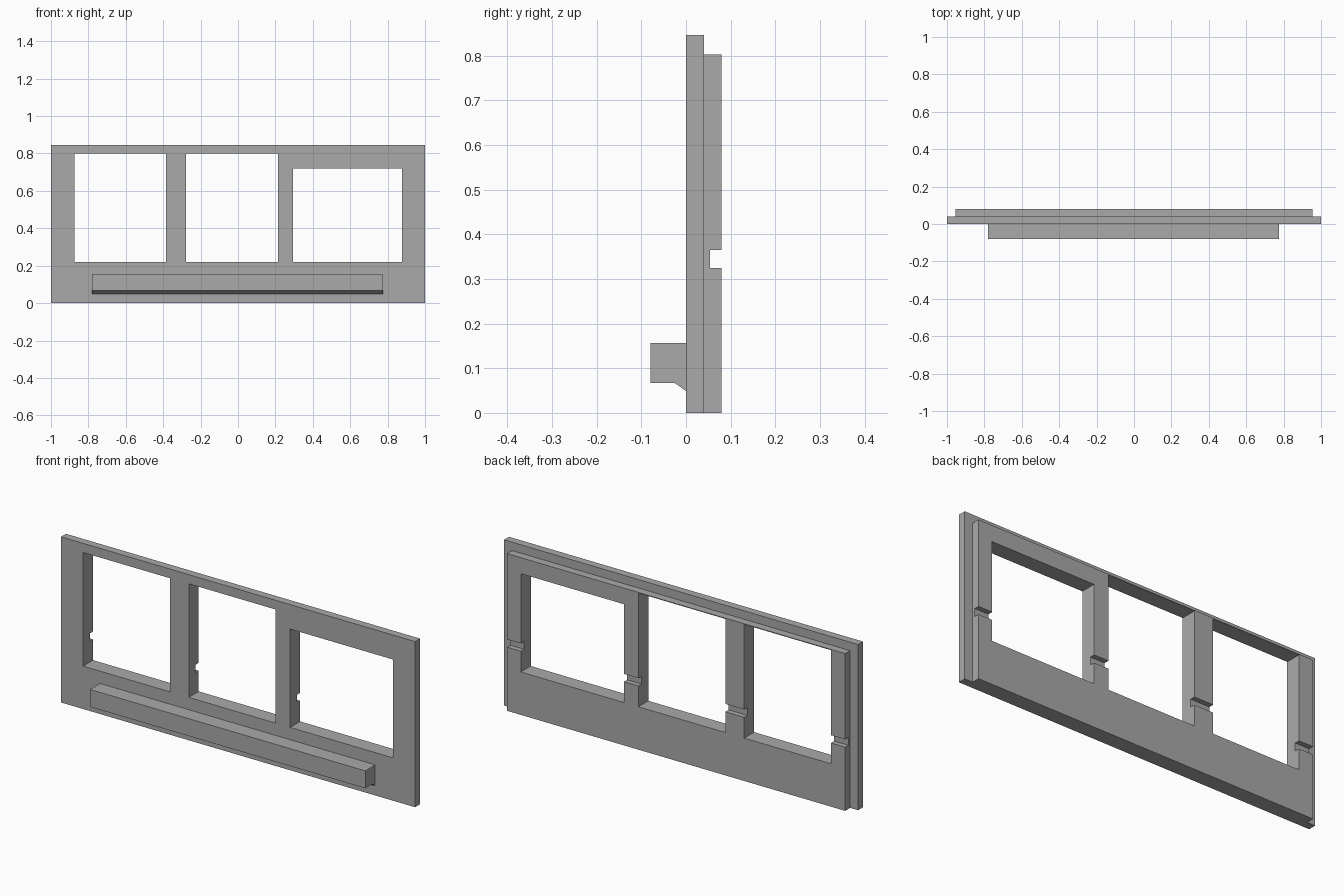
import bpy
import bmesh

if "Cube" in bpy.data.objects:
    bpy.data.objects.remove(bpy.data.objects["Cube"])

grey = bpy.data.materials.new("matte_grey")
grey.diffuse_color = (0.4, 0.4, 0.4, 1)
grey.use_nodes = True
grey.node_tree.nodes["Principled BSDF"].inputs["Base Color"].default_value = grey.diffuse_color


def prism(name, profile, x0, x1):
    """Extrude a (y, z) profile along x."""
    bm = bmesh.new()
    face = bm.faces.new([bm.verts.new((x0, y, z)) for y, z in profile])
    ext = bmesh.ops.extrude_face_region(bm, geom=[face])
    verts = [g for g in ext["geom"] if isinstance(g, bmesh.types.BMVert)]
    bmesh.ops.translate(bm, verts=verts, vec=(x1 - x0, 0, 0))
    bmesh.ops.recalc_face_normals(bm, faces=bm.faces)
    mesh = bpy.data.meshes.new(name)
    bm.to_mesh(mesh)
    bm.free()
    mesh.materials.append(grey)
    obj = bpy.data.objects.new(name, mesh)
    bpy.context.collection.objects.link(obj)
    return obj


def box(name, x0, x1, y0, y1, z0, z1):
    return prism(name, [(y0, z0), (y1, z0), (y1, z1), (y0, z1)], x0, x1)


def combine(target, helper, operation):
    """Apply a boolean and drop the helper."""
    mod = target.modifiers.new(helper.name, "BOOLEAN")
    mod.operation = operation
    mod.solver = "EXACT"
    mod.object = helper
    helper.hide_render = True
    bpy.context.view_layer.objects.active = target
    bpy.ops.object.modifier_apply(modifier=mod.name)
    bpy.data.objects.remove(helper)


# Front plate with the smaller backing plate fused behind it
frame = box("window_frame", -1, 1, 0, 0.04, 0, 0.846)
combine(frame, box("backing_plate", -0.955, 0.955, 0.04, 0.08, 0, 0.803), "UNION")

# Window openings: left, right, top
for i, (x0, x1, top) in enumerate([(-0.875, -0.385, 0.799),
                                   (-0.278, 0.213, 0.799),
                                   (0.295, 0.877, 0.721)]):
    combine(frame, box(f"opening_{i}", x0, x1, -0.1, 0.2, 0.219, top), "DIFFERENCE")

# Horizontal groove across the back of the posts
combine(frame, box("groove", -1.1, 1.1, 0.054, 0.2, 0.325, 0.365), "DIFFERENCE")

# Front ledge with a chamfered foot
prism("front_ledge", [(0, 0.156), (-0.08, 0.156), (-0.08, 0.067),
                      (-0.025, 0.067), (0, 0.049)], -0.78, 0.775)
